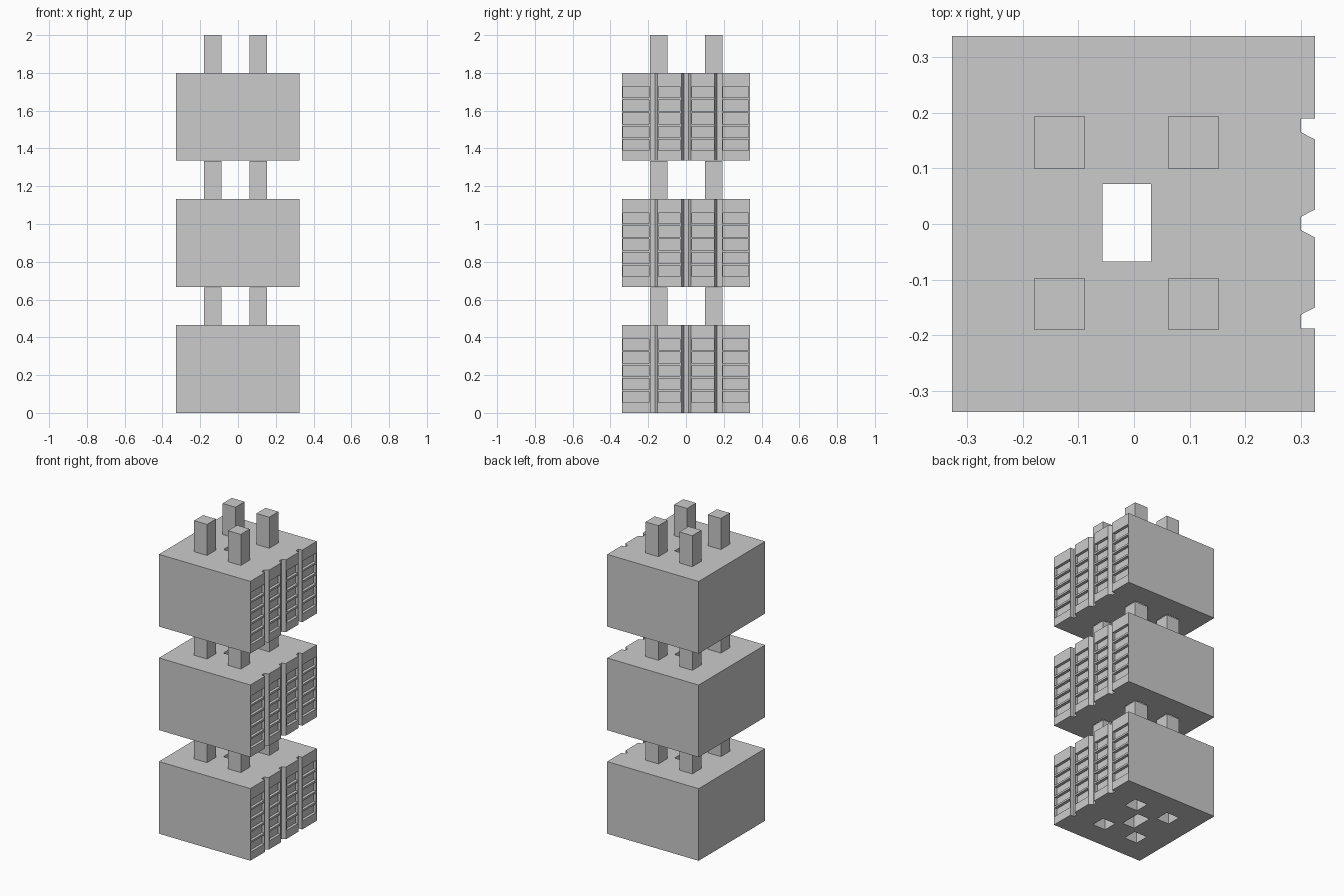
import bpy, bmesh

if "Cube" in bpy.data.objects:
    bpy.data.objects.remove(bpy.data.objects["Cube"])

H, PEG, PITCH = 0.465, 0.2, 0.6675
PEG_X = [(-0.18, -0.088), (0.061, 0.153)]
PEG_Y = [(-0.19, -0.098), (0.10, 0.193)]


def add_box(bm, xr, yr, zr):
    v = [bm.verts.new((x, y, z)) for z in zr
         for x, y in ((xr[0], yr[0]), (xr[1], yr[0]), (xr[1], yr[1]), (xr[0], yr[1]))]
    for f in ((3, 2, 1, 0), (4, 5, 6, 7), (0, 1, 5, 4), (1, 2, 6, 5), (2, 3, 7, 6), (3, 0, 4, 7)):
        bm.faces.new([v[i] for i in f])


def finish(bm, name):
    bmesh.ops.recalc_face_normals(bm, faces=bm.faces)
    me = bpy.data.meshes.new(name)
    bm.to_mesh(me)
    bm.free()
    ob = bpy.data.objects.new(name, me)
    bpy.context.collection.objects.link(ob)
    return ob


# Block body: plan outline with three vertical grooves on the right face
outline = [(-0.327, -0.338), (0.325, -0.338),
           (0.325, -0.188), (0.30, -0.188), (0.30, -0.163), (0.325, -0.15),
           (0.325, -0.024), (0.30, -0.011), (0.30, 0.013), (0.325, 0.026),
           (0.325, 0.152), (0.30, 0.165), (0.30, 0.19), (0.325, 0.19),
           (0.325, 0.338), (-0.327, 0.338)]
bm = bmesh.new()
face = bm.faces.new([bm.verts.new((x, y, 0)) for x, y in outline])
ext = bmesh.ops.extrude_face_region(bm, geom=[face])
bmesh.ops.translate(bm, vec=(0, 0, H),
                    verts=[g for g in ext["geom"] if isinstance(g, bmesh.types.BMVert)])
block = finish(bm, "block_1")

# Cutter: centre shaft, peg sockets and window recesses
bm = bmesh.new()
add_box(bm, (-0.057, 0.031), (-0.067, 0.072), (-0.1, H + 0.1))
for xr in PEG_X:
    for yr in PEG_Y:
        add_box(bm, xr, yr, (-0.1, PEG))
for yr in ((-0.333, -0.195), (-0.145, -0.032), (0.033, 0.147), (0.195, 0.331)):
    for row in range(5):
        z = 0.054 + 0.07 * row
        add_box(bm, (0.307, 0.4), yr, (z, z + 0.058))
cutter = finish(bm, "cutter")
cutter.hide_render = True

mod = block.modifiers.new("cut", 'BOOLEAN')
mod.operation = 'DIFFERENCE'
mod.solver = 'EXACT'
mod.object = cutter
bpy.context.view_layer.update()
dg = bpy.context.evaluated_depsgraph_get()
mesh = bpy.data.meshes.new_from_object(block.evaluated_get(dg))
block.modifiers.clear()
block.data = mesh
bpy.data.objects.remove(cutter)

# Four pegs on top of the block
bm = bmesh.new()
for xr in PEG_X:
    for yr in PEG_Y:
        add_box(bm, xr, yr, (H, H + PEG))
pegs = finish(bm, "pegs_1")

# Stack two more copies
for i in (1, 2):
    for src, name in ((block, "block"), (pegs, "pegs")):
        ob = src.copy()
        ob.name = f"{name}_{i + 1}"
        ob.location.z = PITCH * i
        bpy.context.collection.objects.link(ob)
